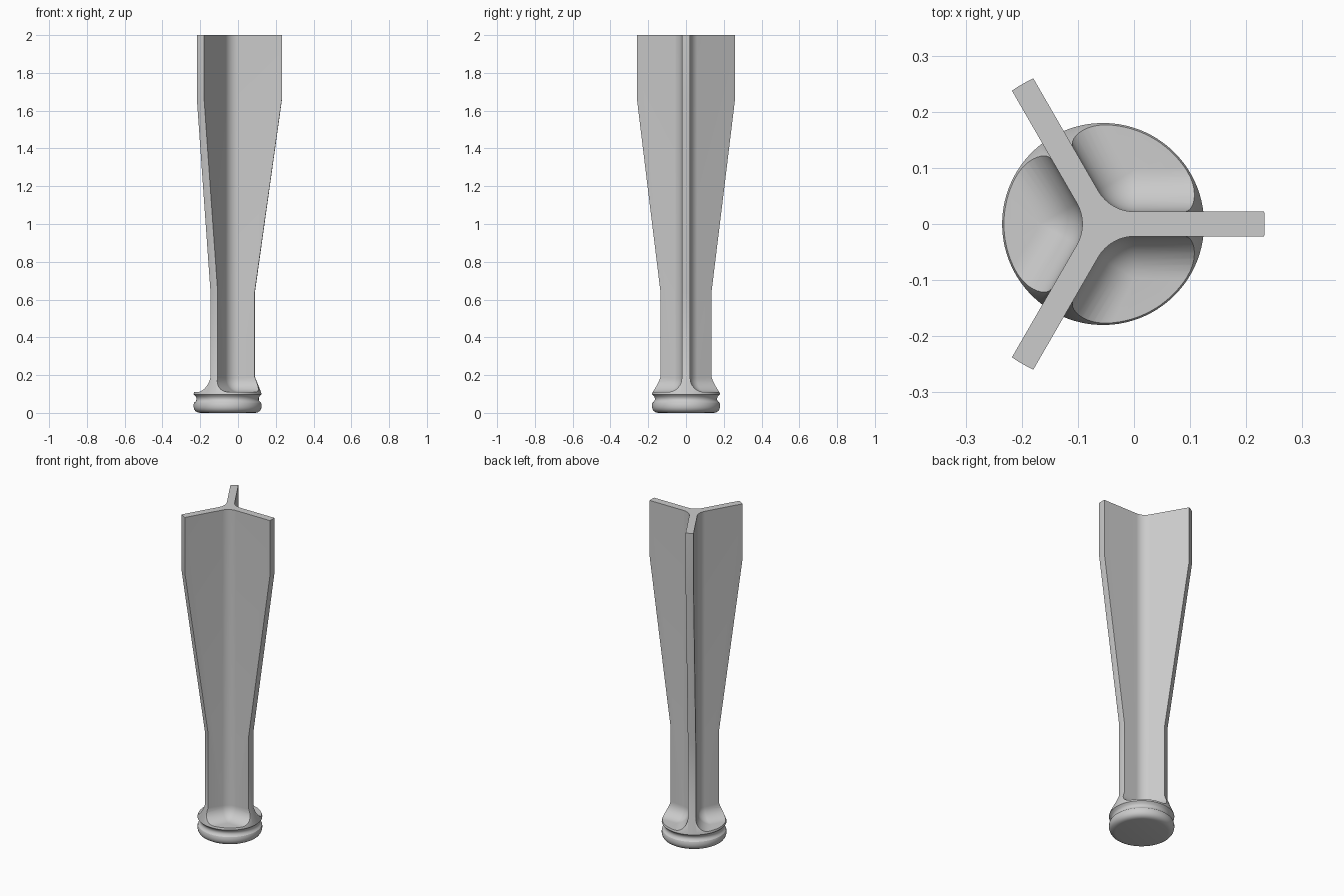
import bpy, bmesh, math
from mathutils import Matrix, Vector

cube = bpy.data.objects.get("Cube")
if cube:
    bpy.data.objects.remove(cube, do_unlink=True)

AXIS_X = -0.055      # the three-finned shaft is off centre so its bounds are centred
HALF_FIN = 0.022     # half the fin thickness
R = 0.075            # radius of the pocket corners and floor fillets
FLOOR = 0.11         # height of the pocket floors
SEGMENTS = 96

grey = bpy.data.materials.new("light grey")
grey.use_nodes = True
colour = (0.6, 0.6, 0.6, 1)
grey.diffuse_color = colour
grey.node_tree.nodes["Principled BSDF"].inputs["Base Color"].default_value = colour


def make_object(name, bm):
    bmesh.ops.recalc_face_normals(bm, faces=bm.faces)
    mesh = bpy.data.meshes.new(name)
    bm.to_mesh(mesh)
    bm.free()
    mesh.materials.append(grey)
    obj = bpy.data.objects.new(name, mesh)
    bpy.context.collection.objects.link(obj)
    obj.location.x = AXIS_X
    return obj


def loft(bm, rings, closed_ends=True):
    """Skin a list of equal-length point loops and cap both ends."""
    loops = [[bm.verts.new(p) for p in ring] for ring in rings]
    for a, b in zip(loops, loops[1:]):
        for i in range(len(a)):
            j = (i + 1) % len(a)
            bm.faces.new((a[i], a[j], b[j], b[i]))
    bm.faces.new(loops[0])
    bm.faces.new(loops[-1])


# Turned body: rounded foot, groove, flare, straight neck, widening fins
profile = [(0.145, 0), (0.158, 0.002), (0.170, 0.009), (0.177, 0.019),
           (0.180, 0.03), (0.180, 0.045), (0.177, 0.054), (0.169, 0.061),
           (0.165, 0.07), (0.165, 0.078), (0.169, 0.088), (0.180, 0.098),
           (0.180, 0.102), (0.145, 0.19), (0.145, 0.64), (0.288, 1.66),
           (0.288, 2.0)]
bm = bmesh.new()
rings = []
for r, z in profile:
    angles = [(i + 0.5) * math.tau / SEGMENTS for i in range(SEGMENTS)]
    rings.append([(r * math.cos(a), r * math.sin(a), z) for a in angles])
loft(bm, rings)
body = make_object("finned_shaft", bm)

# Pocket cutters: wedges between the fins with ball-rounded corners
bm = bmesh.new()
centre = Vector(((HALF_FIN + R) / math.sin(math.pi / 3), 0, 0))
STEPS = 10


def wedge(radius, z):
    points = []
    for side in (1, -1):
        arc = []
        for i in range(STEPS + 1):
            a = math.pi - side * (math.pi / 6) * (1 - i / STEPS)
            arc.append(centre + radius * Vector((math.cos(a), math.sin(a), 0)))
        direction = Vector((math.cos(math.pi / 3), side * math.sin(math.pi / 3), 0))
        far = arc[0] + direction * 0.5
        half = [far] + arc
        points += half if side == 1 else half[::-1][1:]
    return [p + Vector((0, 0, z)) for p in points]


for k in range(3):
    turn = Matrix.Rotation(math.pi / 3 + k * math.tau / 3, 3, "Z")
    rings = []
    for i in range(STEPS + 1):
        a = math.pi / 2 * (0.01 + 0.99 * i / STEPS)
        rings.append(wedge(R * math.sin(a), FLOOR + R - R * math.cos(a)))
    rings.append(wedge(R, 2.1))
    loft(bm, [[turn @ p for p in ring] for ring in rings])
cutter = make_object("pocket_cutter", bm)
cutter.hide_render = True
cutter.hide_viewport = True

# Cut the pockets, leaving three fins, and bake the result
cut = body.modifiers.new("pockets", "BOOLEAN")
cut.operation = "DIFFERENCE"
cut.solver = "EXACT"
cut.object = cutter
bpy.ops.object.select_all(action="DESELECT")
body.select_set(True)
bpy.context.view_layer.objects.active = body
bpy.context.view_layer.update()
bpy.ops.object.modifier_apply(modifier=cut.name)
bpy.data.objects.remove(cutter, do_unlink=True)
bpy.ops.object.shade_smooth_by_angle(angle=math.radians(28))
